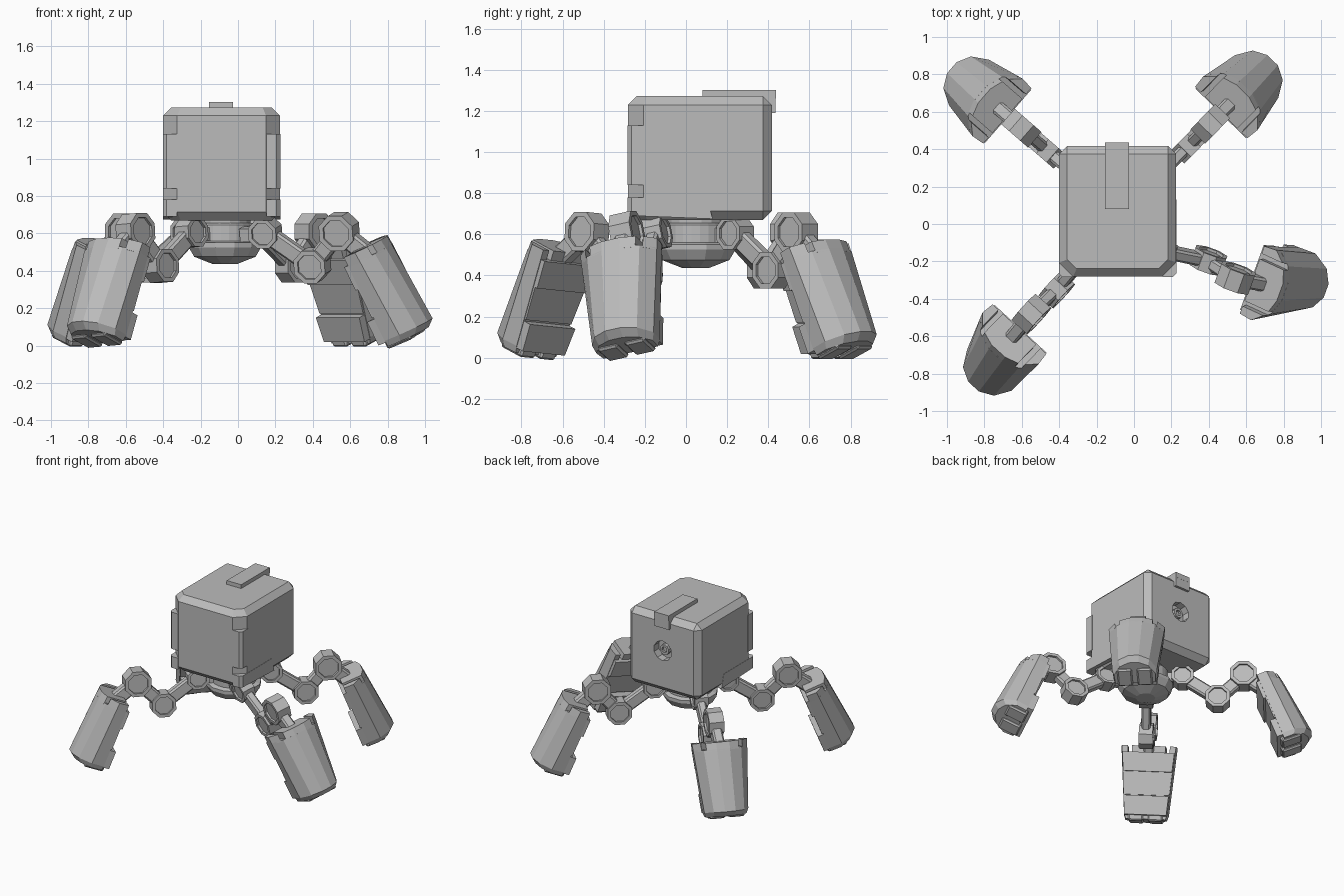
import bpy, bmesh
from math import radians, pi, cos, sin, atan2
from mathutils import Matrix, Vector

cube = bpy.data.objects.get("Cube")
if cube:
    bpy.data.objects.remove(cube, do_unlink=True)

grey = bpy.data.materials.new("plain grey")
grey.use_nodes = True
GREY = (0.5, 0.5, 0.5, 1)
grey.diffuse_color = GREY
grey.node_tree.nodes["Principled BSDF"].inputs["Base Color"].default_value = GREY

I = Matrix.Identity(4)


def finish(name, bm, m=I):
    bmesh.ops.transform(bm, matrix=m, verts=bm.verts)
    bmesh.ops.recalc_face_normals(bm, faces=bm.faces)
    mesh = bpy.data.meshes.new(name)
    bm.to_mesh(mesh)
    bm.free()
    mesh.materials.append(grey)
    ob = bpy.data.objects.new(name, mesh)
    bpy.context.scene.collection.objects.link(ob)
    return ob


def bevel(bm, edges, offset):
    bmesh.ops.bevel(bm, geom=edges, offset=offset, segments=1, affect='EDGES')


def block(lo, hi):
    lo, hi = Vector(lo), Vector(hi)
    bm = bmesh.new()
    bmesh.ops.create_cube(bm, size=1)
    for v in bm.verts:
        v.co = (lo + hi) / 2 + v.co * (hi - lo)
    return bm


def box(name, lo, hi, m=I, chamfer=0):
    bm = block(lo, hi)
    if chamfer:
        bevel(bm, bm.edges[:], chamfer)
    return finish(name, bm, m)


def loft(name, rings, m=I):
    bm = bmesh.new()
    loops = [[bm.verts.new(p) for p in ring] for ring in rings]
    n = len(loops[0])
    for a, b in zip(loops, loops[1:]):
        for i in range(n):
            j = (i + 1) % n
            bm.faces.new((a[i], a[j], b[j], b[i]))
    bm.faces.new(loops[0])
    bm.faces.new(loops[-1])
    return finish(name, bm, m)


def lathe(name, profile, sides, m=I):
    rings = [[(r * cos(2 * pi * (i + .5) / sides), r * sin(2 * pi * (i + .5) / sides), z)
              for i in range(sides)] for r, z in profile]
    return loft(name, rings, m)


def joint(name, x, z, radius, width, m):
    """Eight-sided hinge with a recessed face on each end."""
    h, rim = width / 2, radius * .74
    d = h - .015
    prof = [(rim, -d), (rim, -h), (radius, -h), (radius, h), (rim, h), (rim, d)]
    lathe(name, prof, 8, m @ Matrix.Translation((x, 0, z)) @ Matrix.Rotation(pi / 2, 4, 'X'))


def link(name, p, q, width, height, m):
    """Bar between two (x, z) points of the leg plane."""
    d = Vector(q) - Vector(p)
    place = Matrix.Translation((p[0], 0, p[1])) @ Matrix.Rotation(-atan2(d.y, d.x), 4, 'Y')
    box(name, (0, -width / 2, -height / 2), (d.length, width / 2, height / 2), m @ place, .012)


# Body: chamfered box, wider chamfer on the front uprights, round recess in the back
X0, X1, Y0, Y1 = -.40, .225, -.282, .417
CX = (X0 + X1) / 2
bm = block((X0, Y0, .67), (X1, Y1, 1.272))
bevel(bm, [e for e in bm.edges if all(v.co.y < 0 for v in e.verts)
           and abs(e.verts[0].co.z - e.verts[1].co.z) > .1], .075)
bevel(bm, [e for e in bm.edges if e.calc_face_angle() > 1.2], .043)
body = finish("body", bm)
back = Matrix.Translation((CX, Y1, 1.0)) @ Matrix.Rotation(pi / 2, 4, 'X')
cutter = lathe("port_cutter", [(.078, -.05), (.078, .06)], 10, back)
cutter.hide_render = True
mod = body.modifiers.new("port", 'BOOLEAN')
mod.operation, mod.object, mod.solver = 'DIFFERENCE', cutter, 'EXACT'
bpy.context.view_layer.objects.active = body
bpy.ops.object.modifier_apply(modifier="port")
bpy.data.objects.remove(cutter, do_unlink=True)
lathe("port_plug", [(.04, .062), (.04, .02), (.022, .02), (.022, .04)], 10, back)

# Corner guards filling the front chamfers, and skirts along the lower sides
for side, xo, s in (("left", X1 + .002, 1), ("right", X0 - .002, -1)):
    yo = Y0 - .002
    corner = [(xo - s * .075, yo), (xo - s * .02, yo), (xo, yo + .02), (xo, yo + .085),
              (xo - s * .075, yo + .085)]
    for part, low, top in (("guard", .84, 1.13), ("foot_guard", .69, .78)):
        loft(side + "_corner_" + part, [[(x, y, z) for x, y in corner] for z in (low, top)])
    skirt = [(yo + .03, .69), (yo + .03, .78), (.10, .78), (.13, .675)]
    loft(side + "_skirt", [[(x, y, z) for y, z in skirt] for x in (xo, xo - s * .06)])

# Strip folded over the rear top edge
box("top_strip", (-.155, .08, 1.26), (-.028, .437, 1.302))
box("top_strip_tail", (-.155, .36, 1.19), (-.028, .436, 1.28))

# Turret under the body
turret = Matrix.Translation((-.07, .047, 0))
lathe("neck", [(.14, .63), (.14, .69)], 16, turret)
lathe("turret_ring", [(.15, .53), (.163, .54), (.163, .645), (.15, .655)], 24, turret)
lathe("turret_bowl", [(.17, .56), (.2, .55), (.2, .525), (.17, .475), (.07, .437)], 12, turret)

# Armoured foot: u points outwards, v sideways, w up along the foot
SECTION = [(-1, 0), (-1.04, .42), (-.72, .82), (-.25, 1),
           (.25, 1), (.72, .82), (1.04, .42), (1, 0)]
CROWN = [(-.62, 0), (-.62, .86), (-.25, 1), (.25, 1), (.62, .86), (.62, 0)]
EAR = [(.78, 0), (1, 0), (1.04, .42), (.78, .75)]


def half_width(w):
    return .196 + w * .08


def foot(name, m):
    def layer(part, outline, levels):
        loft(name + part, [[(u * d, v * half_width(w) * k, w) for v, u in outline]
                           for w, k, d in levels], m)

    layer("_shell", SECTION, [(-.05, 1, .182), (-.5, 1, .225), (-.535, .94, .185)])
    # Raised crown and ears leave two slots in the upper rim
    rim = [(-.06, 1, .183), (0, 1, .175)]
    layer("_crown", CROWN, rim)
    for s in (-1, 1):
        layer("_ear", [(v * s, u) for v, u in EAR], rim)
        lo, hi = sorted((s * .018, s * .125))
        box(name + "_toe", (-.02, lo, -.55), (.13, hi, -.47), m, .01)
    # Stepped plates on the inner face
    for part, top, low, out in (("upper_plate", -.05, -.19, .025),
                                ("middle_plate", -.19, -.36, .01),
                                ("lower_plate", -.37, -.51, .045)):
        layer("_" + part, [(-.98, -out), (.98, -out), (.98, .03), (-.98, .03)],
              [(top, 1, 1), (low, 1, 1)])


def leg(name, origin, azimuth, reach, roll):
    """Leg in a plane turned by azimuth and rolled sideways about its hip."""
    hip, knee, ankle = (.265, .605), (.52, .425), (.675 + reach * .6, .61)
    socket = (.755 + reach, .51)
    m = (Matrix.Translation((*origin, hip[1])) @ Matrix.Rotation(radians(azimuth), 4, 'Z')
         @ Matrix.Rotation(radians(roll), 4, 'X') @ Matrix.Translation((0, 0, -hip[1])))
    box(name + "_mount", (.13, -.03, .56), (.25, .03, .63), m)
    joint(name + "_hip", *hip, .085, .1, m)
    link(name + "_upper_link", hip, knee, .065, .095, m)
    joint(name + "_knee", *knee, .095, .1, m)
    link(name + "_lower_link", knee, ankle, .065, .095, m)
    joint(name + "_ankle", *ankle, .103, .11, m)
    link(name + "_foot_bracket", ankle, (socket[0] + .06, socket[1] - .02), .075, .1, m)
    foot(name + "_foot", m @ Matrix.Translation((socket[0], 0, socket[1]))
         @ Matrix.Rotation(radians(-21.5), 4, 'Y'))


leg("back_left", (-.07, .05), 45.5, .01, 0)
leg("back_right", (-.07, .05), 139, .05, 0)
leg("front_right", (-.07, .04), 227.5, .055, 4)
leg("front_left", (-.104, -.052), -20, .02, 12)
